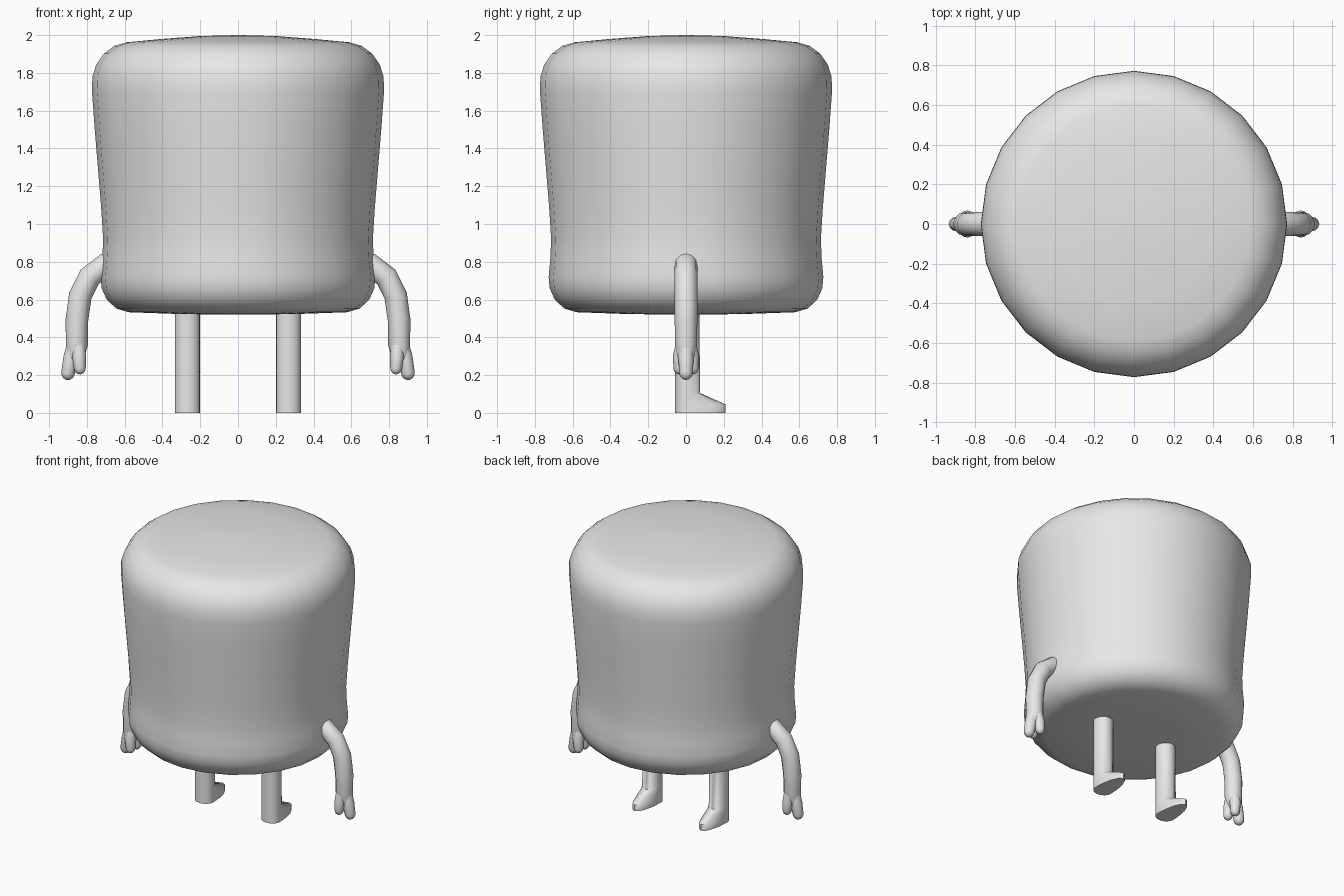
import bpy, bmesh, math
from mathutils import Vector

if "Cube" in bpy.data.objects:
    bpy.data.objects.remove(bpy.data.objects["Cube"])

grey = bpy.data.materials.new("light grey")
grey.diffuse_color = (0.8, 0.8, 0.8, 1)
grey.use_nodes = True
grey.node_tree.nodes["Principled BSDF"].inputs["Base Color"].default_value = grey.diffuse_color


def loft(bm, rings):
    """Skin a list of rings of points and close both ends."""
    loops = [[bm.verts.new(p) for p in ring] for ring in rings]
    n = len(loops[0])
    for a, b in zip(loops, loops[1:]):
        for i in range(n):
            j = (i + 1) % n
            bm.faces.new((a[i], a[j], b[j], b[i]))
    bm.faces.new(loops[0][::-1])
    bm.faces.new(loops[-1])


def finish(name, bm, angle):
    bmesh.ops.recalc_face_normals(bm, faces=bm.faces)
    mesh = bpy.data.meshes.new(name)
    bm.to_mesh(mesh)
    bm.free()
    mesh.materials.append(grey)
    ob = bpy.data.objects.new(name, mesh)
    bpy.context.collection.objects.link(ob)
    bpy.ops.object.select_all(action='DESELECT')
    ob.select_set(True)
    bpy.context.view_layer.objects.active = ob
    bpy.ops.object.shade_smooth_by_angle(angle=math.radians(angle))


def circle(n):
    return [(math.cos(2 * math.pi * i / n), math.sin(2 * math.pi * i / n)) for i in range(n)]


def tube(bm, path, n=12):
    """Tube along (x, y, z, radius) stations with a rounded far end."""
    pts = [Vector(p[:3]) for p in path]
    rad = [p[3] for p in path]
    end = (pts[-1] - pts[-2]).normalized()
    tip, r = pts[-1].copy(), rad[-1]
    for a in (30, 60, 85):
        pts.append(tip + end * r * math.sin(math.radians(a)))
        rad.append(r * math.cos(math.radians(a)))
    rings = []
    for i, p in enumerate(pts):
        t = (pts[min(i + 1, len(pts) - 1)] - pts[max(i - 1, 0)]).normalized()
        u = t.cross(Vector((0, 1, 0))).normalized()
        v = t.cross(u)
        rings.append([p + (u * c + v * s) * rad[i] for c, s in circle(n)])
    loft(bm, rings)


# Barrel-shaped soft body with a slight waist and domed top
profile = [(0.01, 0.52), (0.3, 0.523), (0.58, 0.533), (0.645, 0.553), (0.695, 0.6),
           (0.722, 0.66), (0.727, 0.72), (0.718, 0.82), (0.714, 0.92), (0.724, 1.08),
           (0.742, 1.3), (0.76, 1.52), (0.773, 1.7), (0.771, 1.78), (0.75, 1.845),
           (0.71, 1.902), (0.655, 1.943), (0.59, 1.962), (0.4, 1.98), (0.2, 1.995), (0.01, 2.0)]
bm = bmesh.new()
loft(bm, [[(r * c, r * s, z) for c, s in circle(24)] for r, z in profile])
finish("body", bm, 60)

for side, s in (("right", 1), ("left", -1)):
    # Drooping arm with one outer finger and two inner ones
    bm = bmesh.new()
    tube(bm, [(s * 0.62, 0, 0.81, 0.06), (s * 0.70, 0, 0.785, 0.06), (s * 0.785, 0, 0.72, 0.061),
              (s * 0.835, 0, 0.62, 0.061), (s * 0.853, 0, 0.49, 0.06), (s * 0.853, 0, 0.36, 0.058),
              (s * 0.861, 0, 0.31, 0.05)])
    tube(bm, [(s * 0.868, 0, 0.36, 0.038), (s * 0.885, 0, 0.29, 0.04), (s * 0.9, 0, 0.21, 0.036)])
    for y in (-1, 1):
        tube(bm, [(s * 0.845, y * 0.02, 0.36, 0.035), (s * 0.842, y * 0.032, 0.3, 0.037),
                  (s * 0.837, y * 0.036, 0.235, 0.031)])
    finish(side + "_arm", bm, 60)

    # Straight leg running into a pointed, flat-soled foot
    bm = bmesh.new()
    rings = []
    for z, front in ((0, 0.21), (0.045, 0.21), (0.105, 0.075), (0.56, 0.07)):
        rings.append([(s * 0.267 + 0.067 * c, (front if v > 0 else 0.058) * v, z)
                      for c, v in circle(16)])
    loft(bm, rings)
    finish(side + "_leg", bm, 50)
